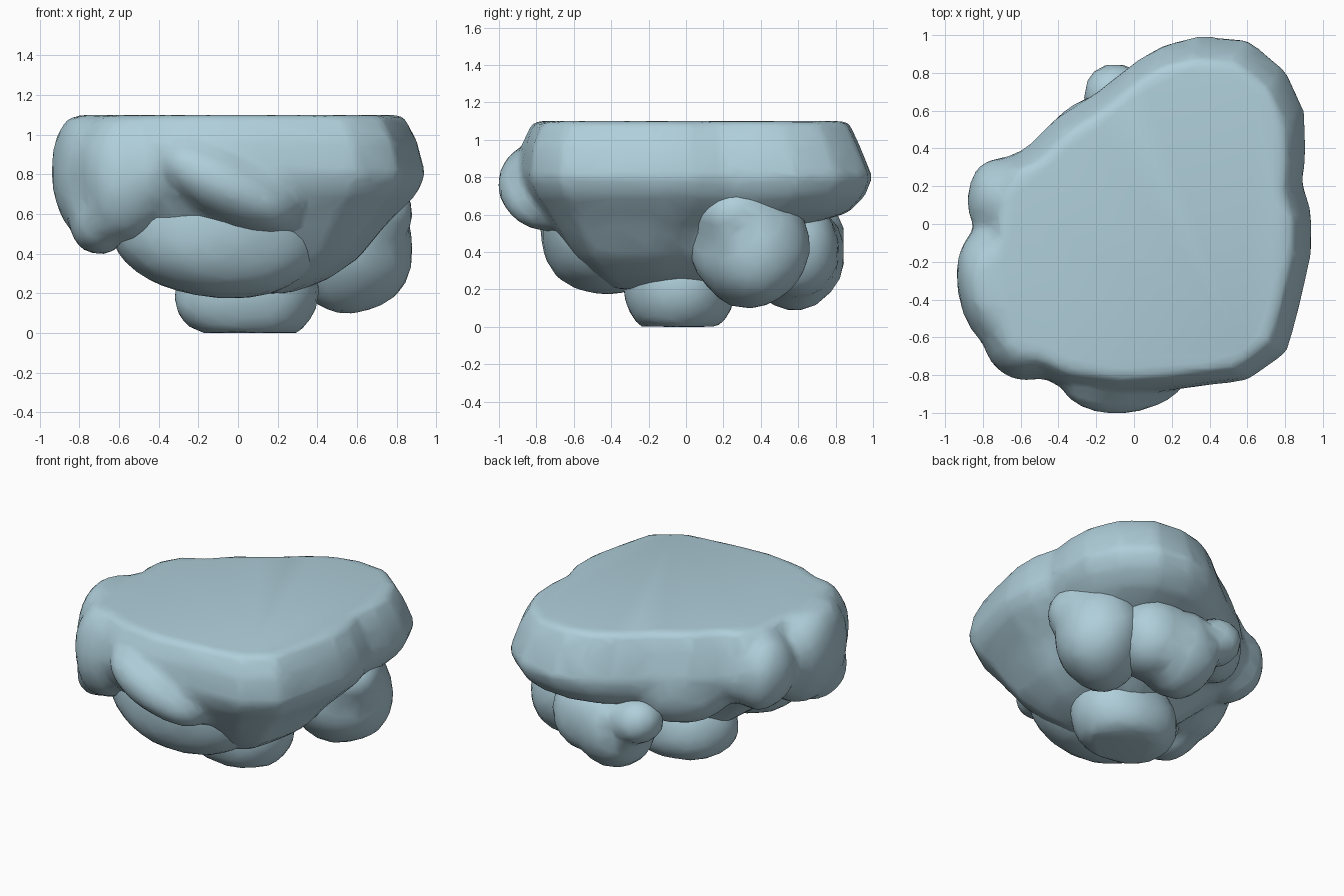
import bpy, bmesh, math
from mathutils import Vector, Euler, noise

cube = bpy.data.objects.get("Cube")
if cube:
    bpy.data.objects.remove(cube, do_unlink=True)

TOP = 1.1

stone = bpy.data.materials.new("pale_blue_stone")
stone.use_nodes = True
COLOUR = (0.43, 0.62, 0.70, 1)
stone.diffuse_color = COLOUR
stone.node_tree.nodes["Principled BSDF"].inputs["Base Color"].default_value = COLOUR

# Plateau outline, and levels as (height, right, left, front, back)
OUTLINE = [(.35, 1), (.6, .98), (.8, .82), (.9, .6), (.91, .4), (.89, .22),
           (.94, .05), (.94, -.15), (.88, -.42), (.81, -.68), (.6, -.83),
           (.2, -.88), (-.1, -.9), (-.4, -.86), (-.62, -.76), (-.8, -.5),
           (-.86, -.25), (-.82, -.04), (-.82, .15), (-.72, .34), (-.58, .4),
           (-.42, .56), (-.2, .7), (0, .86), (.15, .95)]
LEVELS = [(TOP, -.74, .83, -.82, .87), (.97, -.81, .9, -.88, .93),
          (.8, -.86, .945, -.9, 1), (.7, -.84, .9, -.86, .96),
          (.61, -.76, .81, -.79, .87), (.54, -.66, .74, -.74, .64),
          (.38, -.48, .61, -.62, .42), (.28, -.34, .47, -.52, .3),
          (.2, -.22, .28, -.4, .2)]


def add_slab(bm):
    """Loft the plateau outline through its levels."""
    rings = []
    for z, x0, x1, y0, y1 in LEVELS:
        rings.append([bm.verts.new((x0 + (x1 - x0) * (x + .86) / 1.8,
                                    y0 + (y1 - y0) * (y + .9) / 1.9, z))
                      for x, y in OUTLINE])
    n = len(OUTLINE)
    for upper, lower in zip(rings, rings[1:]):
        for i in range(n):
            j = (i + 1) % n
            bm.faces.new((upper[i], upper[j], lower[j], lower[i]))
    bm.faces.new(rings[0])
    bm.faces.new(rings[-1])


def add_lump(bm, centre, radii, turn=(0, 0, 0)):
    """Uneven, slightly square boulder, cut flat at the plateau and the ground."""
    rot = Euler([math.radians(a) for a in turn]).to_matrix()
    c = Vector(centre)
    for v in bmesh.ops.create_icosphere(bm, subdivisions=3, radius=1)["verts"]:
        bump = 1 + .06 * noise.noise(v.co * 1.3 + c * 5)
        p = [math.copysign(abs(a) ** .94, a) * bump * r for a, r in zip(v.co, radii)]
        v.co = c + rot @ Vector(p)
        v.co.z = min(max(v.co.z, 0), TOP)


def rock(name, lumps, slab=False):
    """Melt a group of lumps into one weathered rock."""
    bm = bmesh.new()
    if slab:
        add_slab(bm)
    for lump in lumps:
        add_lump(bm, *lump)
    bmesh.ops.recalc_face_normals(bm, faces=bm.faces)
    mesh = bpy.data.meshes.new(name)
    bm.to_mesh(mesh)
    bm.free()
    mesh.materials.append(stone)
    ob = bpy.data.objects.new(name, mesh)
    bpy.context.collection.objects.link(ob)
    melt = ob.modifiers.new("melt", 'REMESH')
    melt.mode = 'VOXEL'
    melt.voxel_size = .03
    melt.use_smooth_shade = True
    wear = ob.modifiers.new("wear", 'SMOOTH')
    wear.factor = .5
    wear.iterations = 6
    facet = ob.modifiers.new("facet", 'DECIMATE')
    facet.ratio = .12


# Plateau with its rim lobes
rock("plateau", [
    ((-.06, -.73, .75), (.4, .27, .18), (0, 27, 3)),      # front flap
    ((-.66, -.32, .8), (.285, .36, .37), (0, 0, 8)),      # right lobe
    ((-.57, -.56, .8), (.24, .27, .34)),                  # right front lobe
    ((-.7, -.46, .58), (.15, .24, .19)),                  # right lobe tip
    ((-.67, .13, .8), (.22, .23, .26)),                   # right back lobe
    ((-.27, .43, .68), (.34, .19, .24), (0, 0, 40)),      # back lobe
], slab=True)

# Hanging rocks below the plateau
rock("front_belly", [
    ((-.08, -.42, .54), (.55, .37, .37)),
    ((.12, -.4, .55), (.48, .3, .26), (0, -28, 0)),
])
rock("left_boulder", [
    ((.56, .34, .44), (.34, .29, .34), (0, -12, 40)),
    ((.62, .28, .6), (.26, .24, .19)),
])
rock("back_boulder", [
    ((.13, .58, .38), (.25, .27, .29)),
    ((-.1, .68, .5), (.17, .17, .15)),
    ((.32, .56, .42), (.26, .26, .27)),
])
rock("bottom_stump", [
    ((.05, -.04, .2), (.37, .3, .28)),
])
